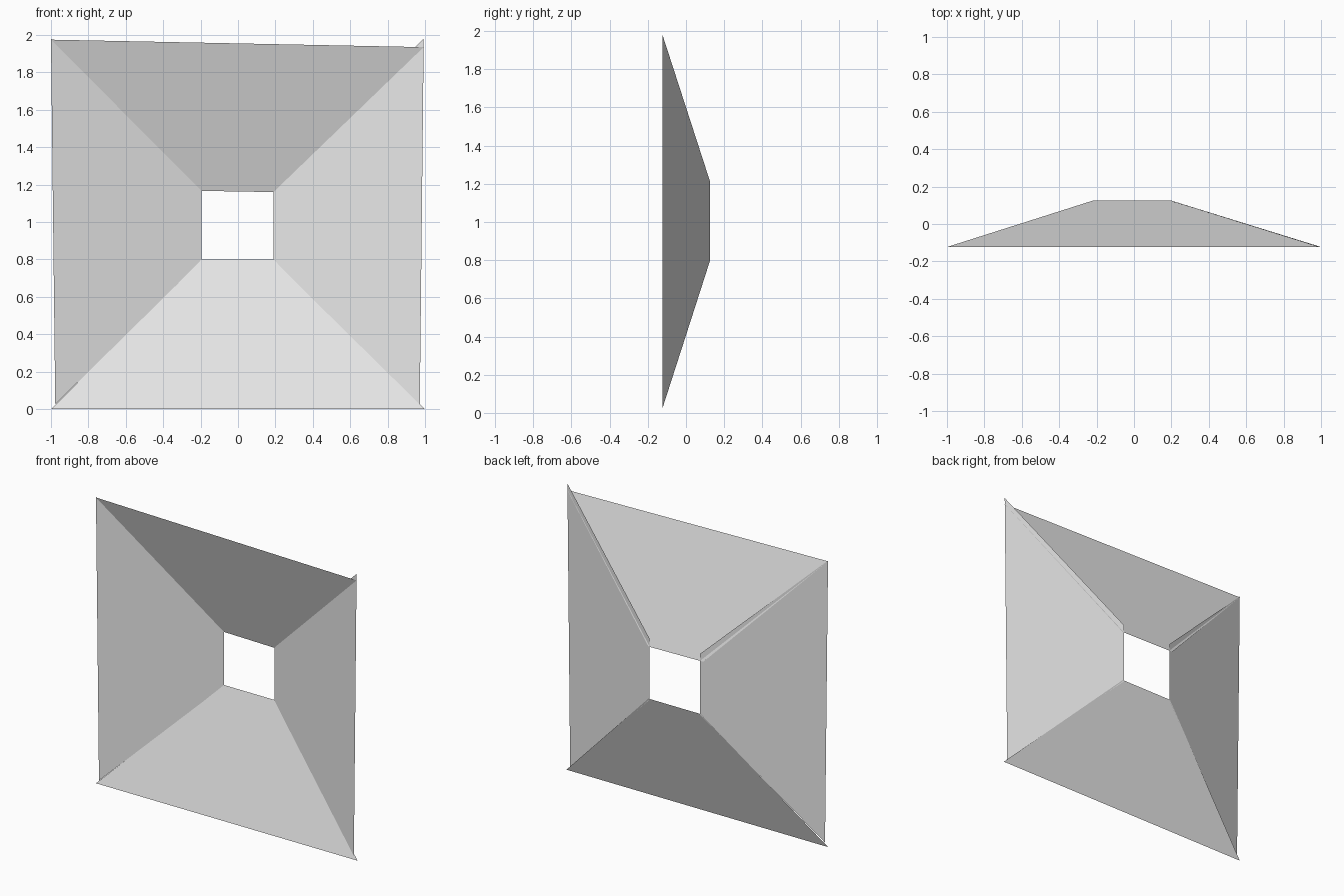
import bpy

cube = bpy.data.objects.get("Cube")
if cube:
    bpy.data.objects.remove(cube, do_unlink=True)

# One plain grey for every panel
grey = bpy.data.materials.new("light_grey")
grey.use_nodes = True
color = (0.8, 0.8, 0.8, 1.0)
grey.diffuse_color = color
grey.node_tree.nodes["Principled BSDF"].inputs["Base Color"].default_value = color

FRONT, BACK = -0.123, 0.125  # depth of the wide rim and of the small opening


def panel(name, outer, inner):
    """Flat trapezoid from two outer (x, z) corners to two inner ones."""
    verts = [(x, FRONT, z) for x, z in outer] + [(x, BACK, z) for x, z in inner]
    mesh = bpy.data.meshes.new(name)
    mesh.from_pydata(verts, [], [(0, 1, 2, 3)])
    mesh.materials.append(grey)
    obj = bpy.data.objects.new(name, mesh)
    bpy.context.collection.objects.link(obj)
    return obj


# Four loose sheets forming a square funnel; the sides poke past the top sheet
panel("bottom_panel", [(-1.0, 0.0), (1.0, 0.0)], [(0.2, 0.8), (-0.2, 0.8)])
panel("top_panel", [(0.995, 1.935), (-1.0, 1.975)], [(-0.22, 1.167), (0.2, 1.16)])
panel("left_panel", [(0.972, 0.025), (0.993, 1.98)], [(0.19, 1.215), (0.19, 0.795)])
panel("right_panel", [(-1.0, 1.98), (-0.977, 0.025)], [(-0.195, 0.795), (-0.195, 1.215)])
